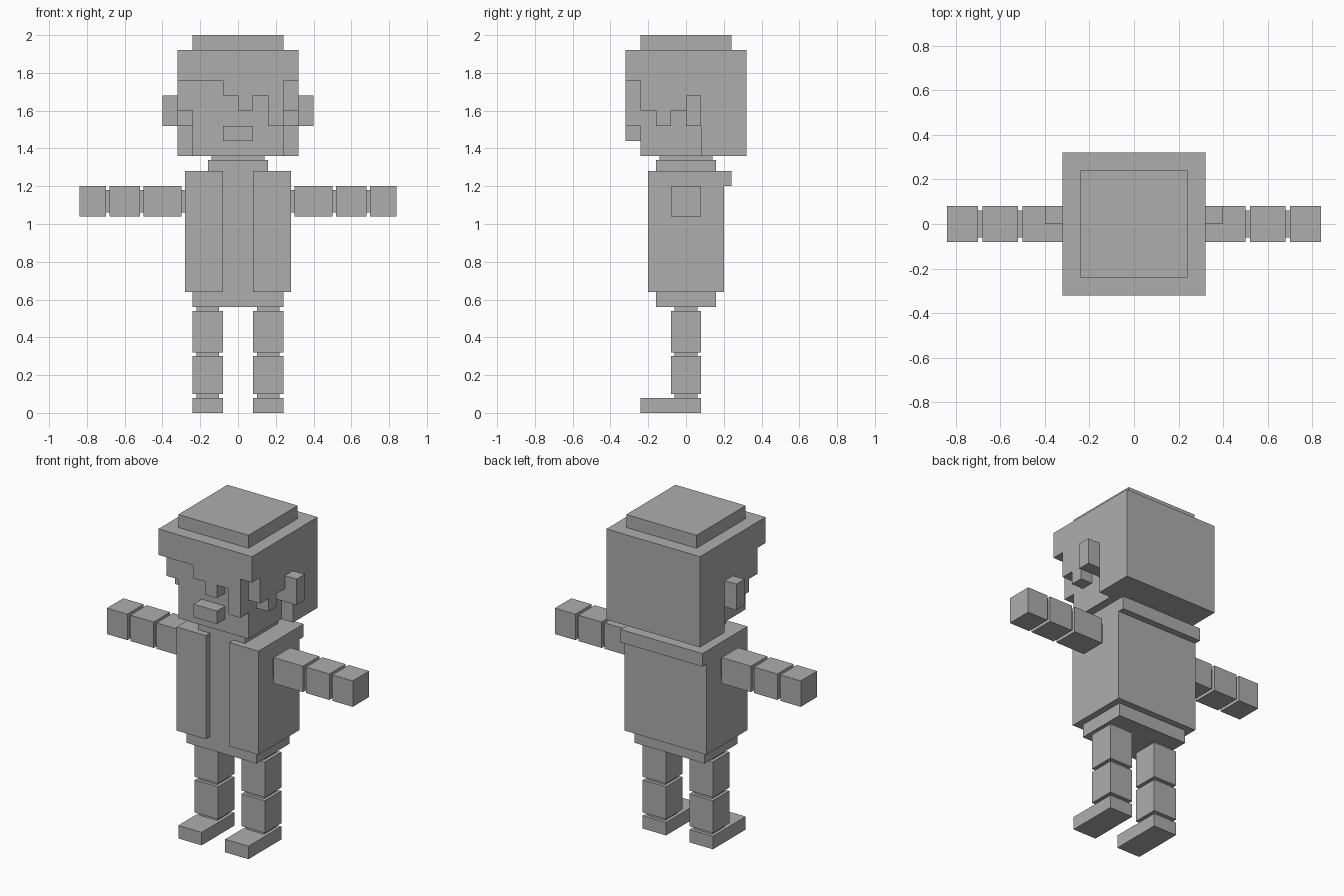
import bpy
import bmesh

cube = bpy.data.objects.get("Cube")
if cube:
    bpy.data.objects.remove(cube, do_unlink=True)

U = 0.08  # block unit
grey = bpy.data.materials.new("plain_grey")
grey.use_nodes = True
colour = (0.42, 0.42, 0.42, 1)
grey.diffuse_color = colour
grey.node_tree.nodes["Principled BSDF"].inputs["Base Color"].default_value = colour


def finish(name, bm):
    bmesh.ops.recalc_face_normals(bm, faces=bm.faces)
    mesh = bpy.data.meshes.new(name)
    bm.to_mesh(mesh)
    bm.free()
    mesh.materials.append(grey)
    obj = bpy.data.objects.new(name, mesh)
    bpy.context.collection.objects.link(obj)
    return obj


def box(name, x, y, z):
    """Box from (min, max) ranges."""
    bm = bmesh.new()
    bmesh.ops.create_cube(bm, size=1)
    for v in bm.verts:
        v.co = [r[0] if c < 0 else r[1] for c, r in zip(v.co, (x, y, z))]
    return finish(name, bm)


def hair_panel(name, start, drops, near, far, place):
    """Flat panel with a stepped lower edge; drops are column lengths in blocks."""
    top = 24 * U
    outline = [(start + len(drops) * U, top), (start, top)]
    for i, d in enumerate(drops):
        for p in ((start + i * U, top - d * U), (start + (i + 1) * U, top - d * U)):
            # Merge level neighbours into one straight edge
            if len(outline) > 3 and outline[-1][1] == p[1] == outline[-2][1]:
                outline.pop()
            if outline[-1] != p:
                outline.append(p)
    bm = bmesh.new()
    face = bm.faces.new([bm.verts.new(place(a, near, z)) for a, z in outline])
    bmesh.ops.remove_doubles(bm, verts=bm.verts, dist=0.0001)
    face = bm.faces[:][0]
    new = bmesh.ops.extrude_face_region(bm, geom=[face])["geom"]
    shift = [b - a for a, b in zip(place(0, near, 0), place(0, far, 0))]
    bmesh.ops.translate(bm, vec=shift,
                        verts=[g for g in new if isinstance(g, bmesh.types.BMVert)])
    return finish(name, bm)


def span(half):
    return (-half, half)


def mirrored(side, a, b):
    return tuple(sorted((side * a, side * b)))


# Head, nose and neck
box("head", span(0.24), span(0.24), (1.36, 1.92))
box("nose", span(0.08), (-0.32, -0.24), (1.44, 1.52))
box("neck_joint", span(0.14), span(0.14), (1.34, 1.36))
box("neck", span(0.16), span(0.16), (1.28, 1.34))

# Hair: cap, back, ragged fringe
box("hair_cap", span(0.24), span(0.24), (1.92, 2.0))
box("hair_back", span(0.32), (0.24, 0.32), (1.36, 1.92))
hair_panel("hair_fringe", -0.32, [2, 2, 2, 3, 4, 3, 5, 2], -0.32, -0.24,
           lambda a, d, z: (a, d, z))

# Torso, hips and open jacket
box("torso", span(0.24), span(0.16), (0.64, 1.28))
box("hips", span(0.24), span(0.16), (0.56, 0.64))
box("jacket_back", span(0.28), (0.16, 0.2), (0.64, 1.28))
box("jacket_collar", span(0.28), (0.2, 0.24), (1.2, 1.28))

for side, label in ((1, "left"), (-1, "right")):
    # Side hair and ear
    hair_panel(label + "_side_hair", -0.24, [4, 5, 4, 5, 7, 7], side * 0.24, side * 0.32,
               lambda a, d, z: (d, a, z))
    box(label + "_ear", mirrored(side, 0.32, 0.4), (0, 0.08), (1.52, 1.68))

    # Jacket side and front panel
    box(label + "_jacket_side", mirrored(side, 0.24, 0.28), span(0.16), (0.64, 1.28))
    box(label + "_jacket_front", mirrored(side, 0.08, 0.28), (-0.2, -0.16), (0.64, 1.28))

    # Arm blocks, each with a thin joint on its inner end
    for part, a, b in (("upper_arm", 0.3, 0.5), ("forearm", 0.52, 0.68), ("hand", 0.7, 0.84)):
        box(f"{label}_{part}", mirrored(side, a, b), span(0.08), (1.04, 1.2))
        box(f"{label}_{part}_joint", mirrored(side, a - 0.02, a), span(0.06), (1.06, 1.18))

    # Leg blocks, each with a thin joint on top
    for part, low, high, front in (("thigh", 0.32, 0.54, -0.08), ("shin", 0.1, 0.3, -0.08),
                                   ("foot", 0, 0.08, -0.24)):
        box(f"{label}_{part}", mirrored(side, 0.08, 0.24), (front, 0.08), (low, high))
        box(f"{label}_{part}_joint", mirrored(side, 0.1, 0.22), span(0.06), (high, high + 0.02))
